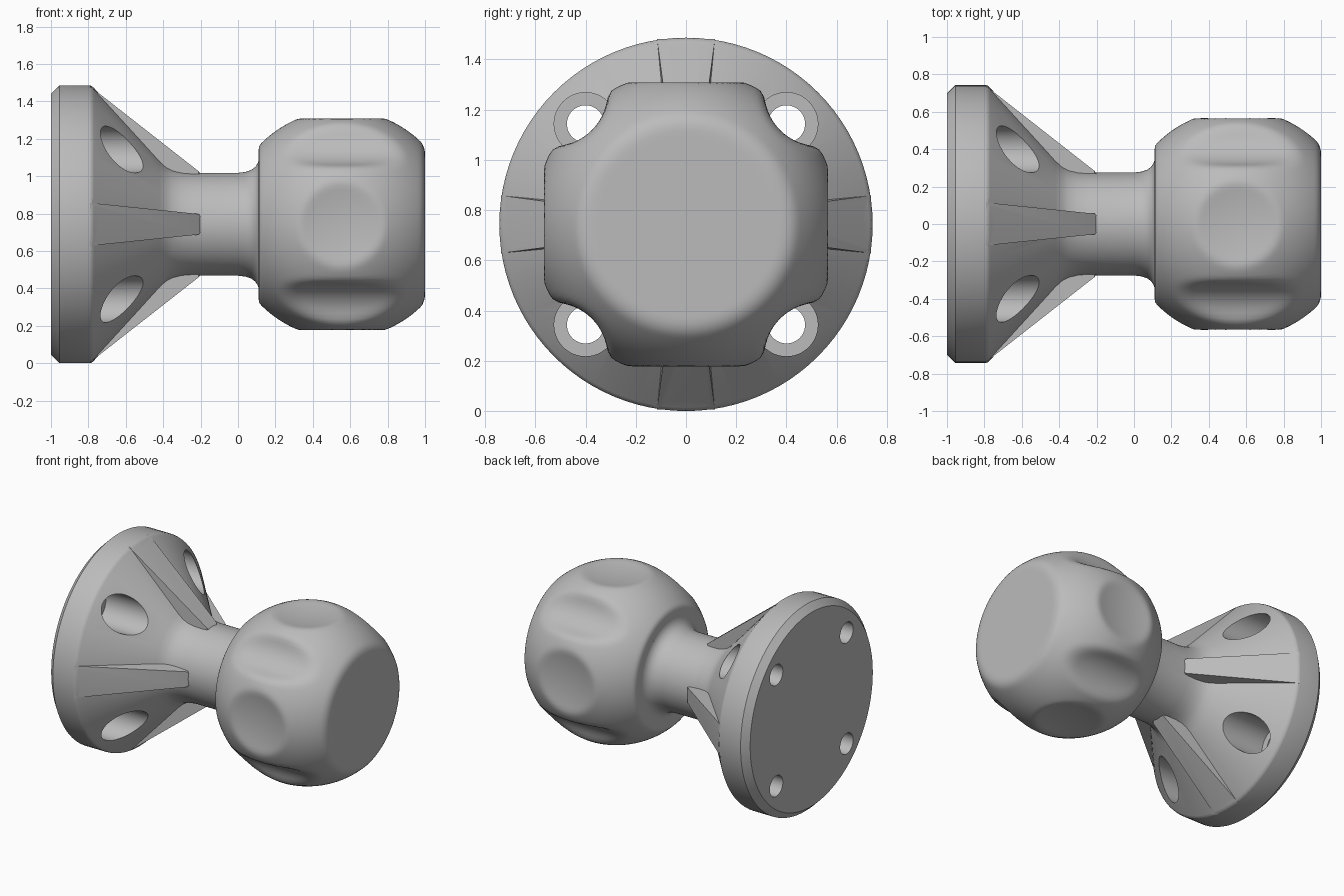
import bpy, bmesh, math
from mathutils import Vector, Matrix

AXIS_Z = 0.743            # height of the knob's axis
CENTRE = 0.555            # middle of the grip along x
TO_X = Matrix.Rotation(math.pi / 2, 4, 'Y')

old = bpy.data.objects.get("Cube")
if old:
    bpy.data.objects.remove(old, do_unlink=True)

grey = bpy.data.materials.new("plain grey")
grey.use_nodes = True
grey.diffuse_color = (0.5, 0.5, 0.5, 1)
grey.node_tree.nodes["Principled BSDF"].inputs["Base Color"].default_value = (0.5, 0.5, 0.5, 1)


def add_object(name, bm):
    bmesh.ops.recalc_face_normals(bm, faces=bm.faces)
    mesh = bpy.data.meshes.new(name)
    bm.to_mesh(mesh)
    bm.free()
    mesh.materials.append(grey)
    obj = bpy.data.objects.new(name, mesh)
    obj.location.z = AXIS_Z
    bpy.context.collection.objects.link(obj)
    return obj


def select(obj):
    bpy.ops.object.select_all(action='DESELECT')
    obj.select_set(True)
    bpy.context.view_layer.objects.active = obj


def combine(target, tool, operation):
    select(target)
    mod = target.modifiers.new(operation, 'BOOLEAN')
    mod.operation, mod.solver, mod.object = operation, 'EXACT', tool
    bpy.context.view_layer.update()
    bpy.ops.object.modifier_apply(modifier=mod.name)
    bpy.data.objects.remove(tool, do_unlink=True)


def lathe(name, profile, steps=96):
    bm = bmesh.new()
    verts = [bm.verts.new((x, 0, r)) for x, r in profile]
    edges = [bm.edges.new(pair) for pair in zip(verts, verts[1:])]
    bmesh.ops.spin(bm, geom=verts + edges, cent=(0, 0, 0), axis=(1, 0, 0),
                   angle=2 * math.pi, steps=steps, use_duplicate=False)
    bmesh.ops.remove_doubles(bm, verts=bm.verts, dist=1e-5)
    return add_object(name, bm)


# Base plate, cone and neck
base = lathe("base_and_neck", [
    (-1, 0), (-1, 0.698), (-0.955, 0.743), (-0.795, 0.743), (-0.782, 0.74),
    (-0.77, 0.729), (-0.42, 0.345), (-0.385, 0.313), (-0.35, 0.294),
    (-0.3, 0.281), (-0.24, 0.275), (0, 0.275), (0.04, 0.28), (0.07, 0.29),
    (0.093, 0.307), (0.107, 0.33), (0.11, 0.345), (0.16, 0.345), (0.16, 0)])

# Four tapering ribs
bm = bmesh.new()
for i in range(4):
    turn = Matrix.Rotation(i * math.pi / 2, 4, 'X')
    rings = []
    for x, r, w in ((-0.79, 0.737, 0.115), (-0.21, 0.283, 0.055), (-0.195, 0.262, 0.035)):
        rings.append([bm.verts.new(turn @ Vector((x, y, z)))
                      for y, z in ((-w, 0.2), (w, 0.2), (w, r), (-w, r))])
    for a, b in zip(rings, rings[1:]):
        for k in range(4):
            n = (k + 1) % 4
            bm.faces.new((a[k], a[n], b[n], b[k]))
    bm.faces.new(rings[0])
    bm.faces.new(rings[-1])
combine(base, add_object("ribs", bm), 'UNION')

# Screw holes with wide recesses
bm = bmesh.new()
for radius, x0, x1 in ((0.125, -0.86, -0.3), (0.074, -1.1, -0.8)):
    for sy in (-1, 1):
        for sz in (-1, 1):
            place = Matrix.Translation(((x0 + x1) / 2, 0.4 * sy, 0.4 * sz)) @ TO_X
            bmesh.ops.create_cone(bm, cap_ends=True, segments=48, radius1=radius,
                                  radius2=radius, depth=x1 - x0, matrix=place)
cutter = add_object("hole_cutter", bm)
select(base)
mod = base.modifiers.new("holes", 'BOOLEAN')
mod.operation, mod.solver, mod.use_self, mod.object = 'DIFFERENCE', 'EXACT', True, cutter
bpy.context.view_layer.update()
bpy.ops.object.modifier_apply(modifier=mod.name)
bpy.data.objects.remove(cutter, do_unlink=True)
bpy.ops.object.shade_smooth_by_angle(angle=math.radians(30))


# Grip: a ball with flat ends, four shallow dishes and four long scoops
def soft_max(a, b, k):
    h = max(k - abs(a - b), 0) / k
    return max(a, b) + h * h * k / 4


def grip_distance(p):
    y, z = abs(p.y), abs(p.z)
    d = p.length - 0.611
    d = soft_max(d, p.x - 0.445, 0.03)
    d = soft_max(d, -p.x - 0.445, 0.012)
    for dish in (Vector((0, 1.747, 0)), Vector((0, 0, 1.747))):
        d = soft_max(d, 1.2 - (Vector((p.x, y, z)) - dish).length, 0.012)
    return soft_max(d, 0.215 - math.hypot(y - 0.527, z - 0.527), 0.03)


bm = bmesh.new()
bmesh.ops.create_uvsphere(bm, u_segments=160, v_segments=112, radius=1, matrix=TO_X)
for v in bm.verts:
    ray = v.co.normalized()
    low, high = 0.3, 0.65
    for _ in range(14):
        mid = (low + high) / 2
        if grip_distance(ray * mid) < 0:
            low = mid
        else:
            high = mid
    v.co = ray * low + Vector((CENTRE, 0, 0))
grip = add_object("grip", bm)
select(grip)
bpy.ops.object.shade_smooth_by_angle(angle=math.radians(40))
